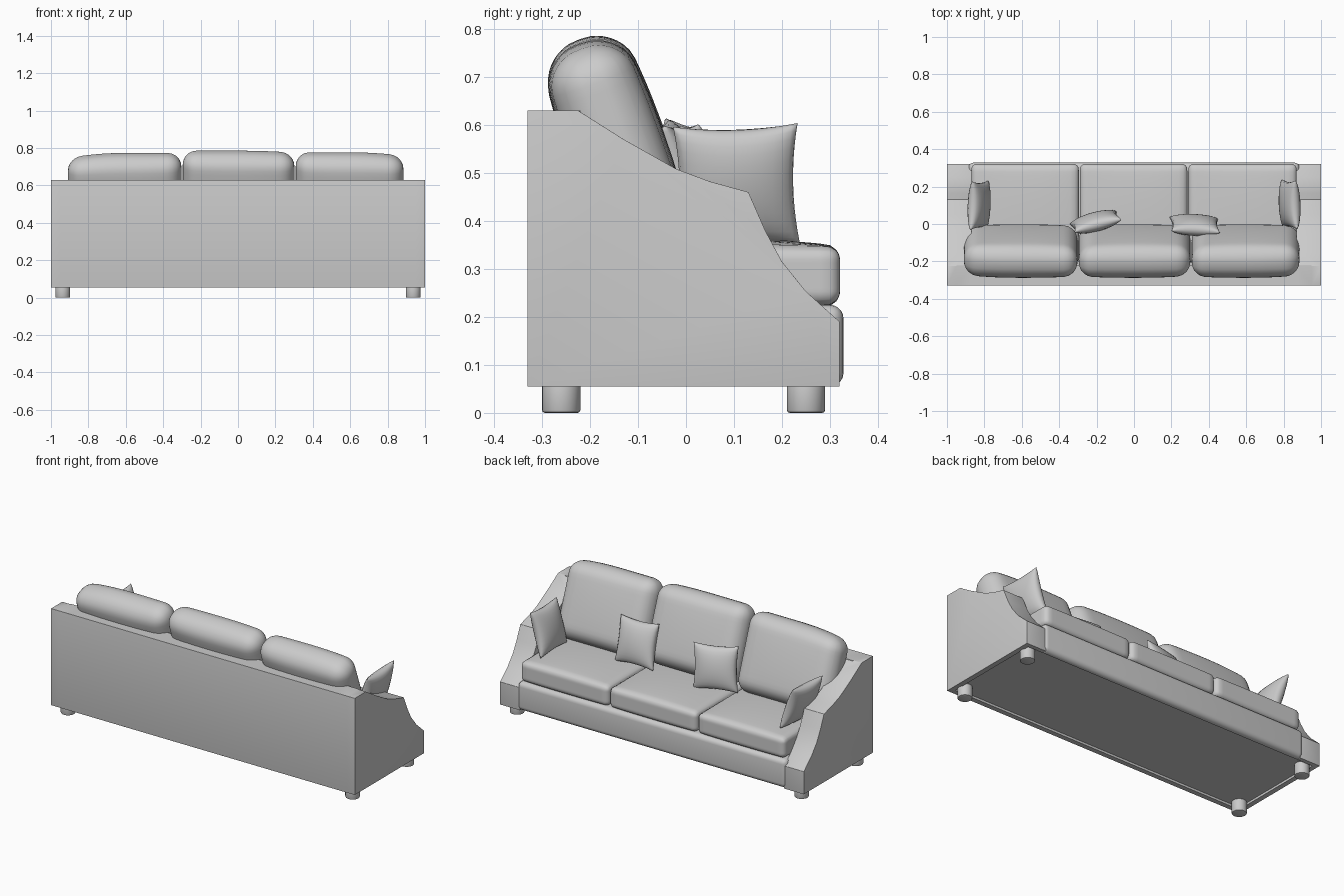
import bpy, bmesh, math
from mathutils import Vector, Euler

if "Cube" in bpy.data.objects:
    bpy.data.objects.remove(bpy.data.objects["Cube"])

fabric = bpy.data.materials.new("grey fabric")
fabric.diffuse_color = (0.6, 0.6, 0.6, 1)
fabric.use_nodes = True
fabric.node_tree.nodes["Principled BSDF"].inputs["Base Color"].default_value = fabric.diffuse_color


def add(name, bm, loc=(0, 0, 0), rot=(0, 0, 0)):
    bmesh.ops.recalc_face_normals(bm, faces=bm.faces[:])
    me = bpy.data.meshes.new(name)
    bm.to_mesh(me)
    bm.free()
    ob = bpy.data.objects.new(name, me)
    ob.location, ob.rotation_euler = loc, rot
    me.materials.append(fabric)
    bpy.context.collection.objects.link(ob)
    return ob


def select(ob):
    bpy.ops.object.select_all(action='DESELECT')
    ob.select_set(True)
    bpy.context.view_layer.objects.active = ob


def smooth(ob, angle=40):
    select(ob)
    bpy.ops.object.shade_smooth_by_angle(angle=math.radians(angle))


def modify(ob, kind, **props):
    select(ob)
    m = ob.modifiers.new("mod", kind)
    for k, v in props.items():
        setattr(m, k, v)
    bpy.ops.object.modifier_apply(modifier=m.name)


def box(name, lo, hi):
    bm = bmesh.new()
    bmesh.ops.create_cube(bm, size=1)
    for v in bm.verts:
        v.co = Vector([lo[i] if v.co[i] < 0 else hi[i] for i in range(3)])
    return add(name, bm)


def prism(name, profile, x0, x1):
    """Extrude a (y, z) outline along x."""
    bm = bmesh.new()
    f = bm.faces.new([bm.verts.new((x0, y, z)) for y, z in profile])
    ext = bmesh.ops.extrude_face_region(bm, geom=[f])
    verts = [g for g in ext["geom"] if isinstance(g, bmesh.types.BMVert)]
    bmesh.ops.translate(bm, verts=verts, vec=(x1 - x0, 0, 0))
    return add(name, bm)


def cushion(name, half, r, bulge, axis, loc, rot=(0, 0, 0), sag=0.0):
    """Rounded box, swollen along one axis; sag dips one top corner."""
    bm = bmesh.new()
    bmesh.ops.create_cube(bm, size=2)
    bmesh.ops.subdivide_edges(bm, edges=bm.edges[:], cuts=15, use_grid_fill=True)
    for v in bm.verts:
        s = [math.copysign(abs(c) ** 0.6, c) for c in v.co]
        p = Vector([s[i] * half[i] for i in range(3)])
        core = Vector([max(-half[i] + r, min(half[i] - r, p[i])) for i in range(3)])
        d = p - core
        if d.length > 1e-6:
            p = core + d.normalized() * r
        q = [p[i] / half[i] for i in range(3)]
        k = 1.0
        for i in range(3):
            if i != axis:
                k *= max(0, 1 - q[i] ** 2) ** 0.7
        p[axis] += bulge * k * q[axis]
        p.z -= abs(sag) * max(0, q[2]) * max(0, q[0] * math.copysign(1, sag)) ** 2
        v.co = p
    smooth(add(name, bm, loc, rot), 60)


def pillow(name, loc, rot, half=0.13, thick=0.048, n=14):
    """Square throw pillow with pointed corners and concave seams."""
    bm = bmesh.new()
    for side in (-1, 1):
        g = {}
        for i in range(n + 1):
            for j in range(n + 1):
                u = math.sin((i / n - 0.5) * math.pi)
                w = math.sin((j / n - 0.5) * math.pi)
                t = thick * ((1 - u * u) * (1 - w * w)) ** 0.4
                g[i, j] = bm.verts.new((half * u * (0.91 + 0.09 * w * w), side * t,
                                        half * w * (0.91 + 0.09 * u * u)))
        for i in range(n):
            for j in range(n):
                bm.faces.new((g[i, j], g[i + 1, j], g[i + 1, j + 1], g[i, j + 1]))
    bmesh.ops.remove_doubles(bm, verts=bm.verts[:], dist=1e-5)
    smooth(add(name, bm, loc, rot), 60)


# Frame: sloping arms joined to the back panel
arm_profile = [(-0.33, 0.055), (-0.33, 0.63), (-0.225, 0.63), (-0.13, 0.57),
               (-0.02, 0.508), (0.05, 0.482), (0.13, 0.46), (0.165, 0.38),
               (0.20, 0.315), (0.25, 0.253), (0.32, 0.19), (0.32, 0.055)]
frame = box("frame", (-0.95, -0.33, 0.055), (0.95, -0.22, 0.63))
for s in (-1, 1):
    arm = prism("arm", arm_profile, s * 0.87, s * 1.0)
    modify(frame, 'BOOLEAN', operation='UNION', object=arm, solver='EXACT')
    bpy.data.objects.remove(arm)
modify(frame, 'BEVEL', width=0.018, segments=4, limit_method='ANGLE',
       angle_limit=math.radians(35))

# Base with the rounded front rail
rail = box("front_rail_base", (-0.885, -0.25, 0.055), (0.885, 0.328, 0.225))
modify(rail, 'BEVEL', width=0.028, segments=5)

# Shallow recess under the frame
cut = box("recess_cutter", (-0.97, -0.30, 0.0), (0.97, 0.295, 0.068))
for ob in (frame, rail):
    modify(ob, 'BOOLEAN', operation='DIFFERENCE', object=cut, solver='EXACT')
    smooth(ob, 32)
bpy.data.objects.remove(cut)

# Feet
for sx in (-1, 1):
    for y in (-0.26, 0.25):
        bm = bmesh.new()
        bmesh.ops.create_cone(bm, cap_ends=True, segments=24, radius1=0.04,
                              radius2=0.04, depth=0.08)
        foot = add("foot", bm, (sx * 0.937, y, 0.04))
        modify(foot, 'BEVEL', width=0.006, segments=2, limit_method='ANGLE')
        smooth(foot)

# Seat and back cushions
seats = [(-0.87, -0.295), (-0.29, 0.285), (0.29, 0.87)]
backs = [(-0.91, -0.302, 0.555, -0.03), (-0.296, 0.302, 0.567, 0.012),
         (0.308, 0.885, 0.558, 0.02)]
for (a, b), (c, d, z, sag) in zip(seats, backs):
    cushion("seat_cushion", ((b - a) / 2, 0.265, 0.06), 0.028, 0.016, 2,
            ((a + b) / 2, 0.056, 0.286))
    cushion("back_cushion", ((d - c) / 2, 0.082, 0.225), 0.075, 0.02, 1,
            ((c + d) / 2, -0.145, z), (math.radians(20), 0, 0), sag)

# Throw pillows: two against the arms, two against the back
pillow("arm_pillow", (-0.828, 0.10, 0.475), (0.33, 0.03, -math.pi / 2 - 0.04))
pillow("arm_pillow", (0.832, 0.105, 0.475), (0.28, -0.03, math.pi / 2 + 0.04))
pillow("back_pillow", (-0.205, 0.012, 0.48), (0.18, 0.05, 0.26))
pillow("back_pillow", (0.325, -0.005, 0.48), (0.28, 0.05, -0.04))
